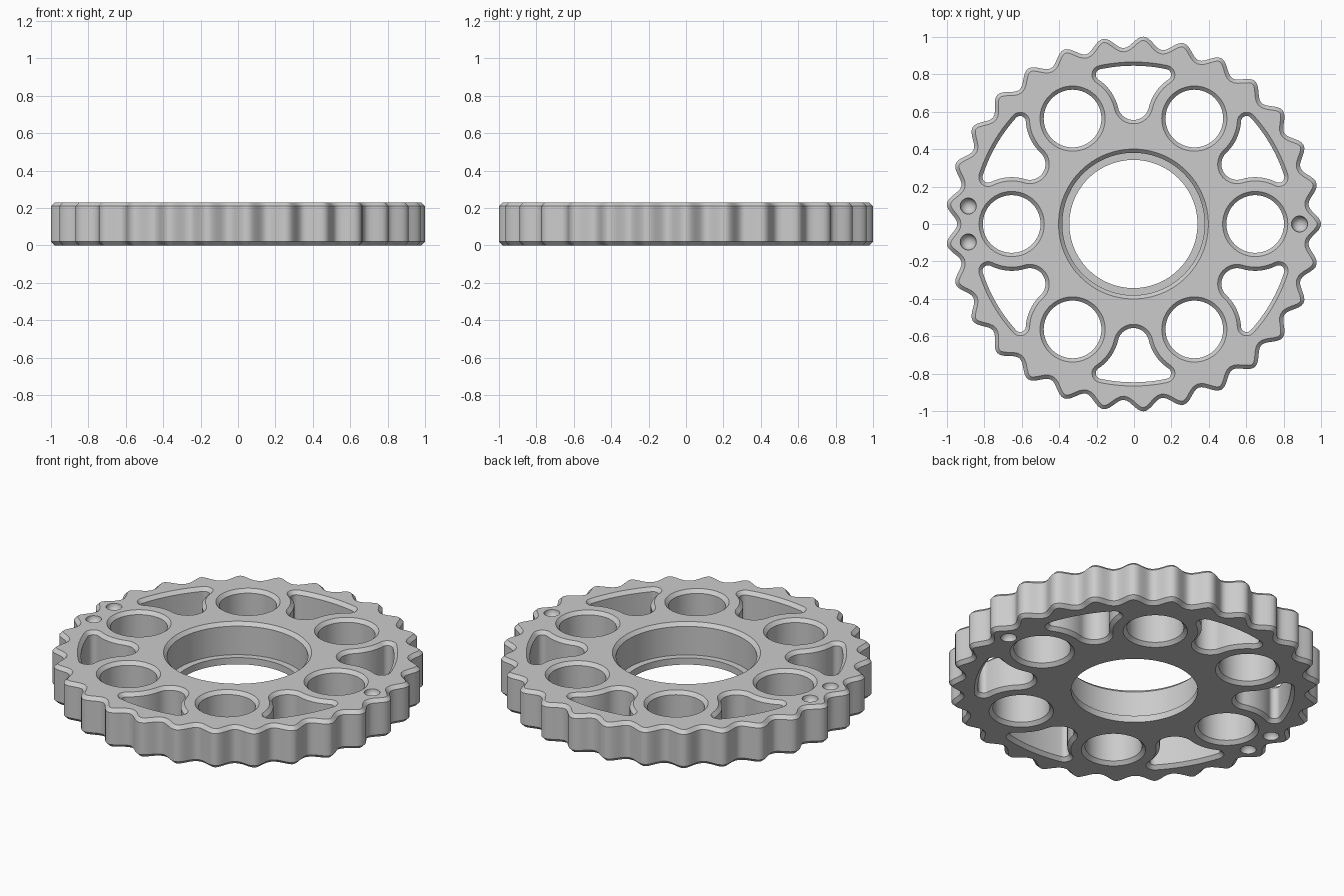
import bpy, bmesh
from math import sin, cos, pi, tau, acos, atan2, radians
from mathutils import Vector, Matrix

cube = bpy.data.objects.get("Cube")
if cube:
    bpy.data.objects.remove(cube, do_unlink=True)

HEIGHT, CHAMFER = 0.23, 0.02
TEETH = 29
HOLE_RING = 0.65
CENTRE = Vector((-0.003, 0))
bm = bmesh.new()


def arc(c, r, a0, a1, n):
    """Points along an arc, without its last point."""
    angles = (a0 + (a1 - a0) * i / n for i in range(n))
    return [Vector((c[0] + r * cos(a), c[1] + r * sin(a))) for a in angles]


def circle(c, r, n=64):
    return arc(c, r, 0, tau, n)


def polar(r, a):
    return Vector((r * cos(a), r * sin(a)))


def heading(v):
    return atan2(v.y, v.x)


def inset(points, d):
    """Move a counter-clockwise outline inwards by d."""
    out = []
    for i, p in enumerate(points):
        t = (points[(i + 1) % len(points)] - points[i - 1]).normalized()
        out.append(p + Vector((-t.y, t.x)) * d)
    return out


def add_wall(points, levels):
    """Skin an outline through (inset, height) levels; return the loops."""
    loops = []
    for d, z in levels:
        loops.append([bm.verts.new((*(p + CENTRE), z)) for p in inset(points, d)])
    for a, b in zip(loops, loops[1:]):
        for i in range(len(a)):
            bm.faces.new((a[i - 1], a[i], b[i], b[i - 1]))
    return loops


def loop_edges(loop):
    found = [bm.edges.get((loop[i - 1], loop[i])) for i in range(len(loop))]
    return found


def window_outline():
    """Rounded triangle between two round holes, pointing at the centre."""
    side_r, corner_r, rim_r = 0.23, 0.05, 0.865
    hole = polar(HOLE_RING, radians(60))
    tip = Vector((0, 0.639))
    reach, gap = rim_r - corner_r, side_r + corner_r
    spread = acos((reach**2 + HOLE_RING**2 - gap**2) / (2 * reach * HOLE_RING))
    corner = polar(reach, radians(60) + spread)
    half = arc(tip, (hole - tip).length - side_r, -pi / 2, heading(hole - tip), 12)
    half += arc(hole, side_r, heading(tip - hole), heading(corner - hole), 10)
    half += arc(corner, corner_r, heading(hole - corner), heading(corner), 12)
    half += arc((0, 0), rim_r, heading(corner), pi / 2, 6)
    half.append(Vector((0, rim_r)))
    return half + [Vector((-p.x, p.y)) for p in half[-2:0:-1]]


top_edges, bottom_edges = [], []


def add_through(points, levels):
    loops = add_wall(points, levels)
    top_edges.extend(loop_edges(loops[0]))
    bottom_edges.extend(loop_edges(loops[-1]))


# Scalloped rim
steps = TEETH * 14
rim = [polar(0.971 + 0.0305 * cos(TEETH * tau * i / steps), tau * i / steps)
       for i in range(steps)]
add_through(rim, [(CHAMFER, HEIGHT), (0, HEIGHT - CHAMFER), (0, CHAMFER), (CHAMFER, 0)])

# Stepped centre bore with a thin lip at the bottom
add_through(circle((0, 0), 0.40, 128),
            [(0, HEIGHT), (CHAMFER, HEIGHT - CHAMFER), (CHAMFER, 0.04),
             (0.058, 0.04), (0.058, 0)])

# Six round holes and six windows, chamfered on both faces
through = [(0, HEIGHT), (CHAMFER, HEIGHT - CHAMFER), (CHAMFER, CHAMFER), (0, 0)]
window = window_outline()
for k in range(6):
    turn = Matrix.Rotation(k * tau / 6, 2)
    add_through(circle(polar(HOLE_RING, k * tau / 6), 0.174), through)
    add_through([turn @ p for p in window], through)

# Timing dimples, sunk into both faces
DIMPLE = 0.043
for a in (0, pi - pi / TEETH, pi + pi / TEETH):
    for face_z, sign, edges in ((HEIGHT, -1, top_edges), (0, 1, bottom_edges)):
        levels = [(DIMPLE * (1 - cos(t * pi / 16)), face_z + sign * DIMPLE * sin(t * pi / 16))
                  for t in range(8)]
        loops = add_wall(circle(polar(0.887, a), DIMPLE, 32), levels)
        bm.faces.new(loops[-1])
        edges.extend(loop_edges(loops[0]))

# Flat faces
for edges, z in ((top_edges, 1), (bottom_edges, -1)):
    bmesh.ops.triangle_fill(bm, edges=edges, use_beauty=True, normal=(0, 0, z))
bmesh.ops.recalc_face_normals(bm, faces=bm.faces[:])

mesh = bpy.data.meshes.new("scalloped_plate")
bm.to_mesh(mesh)
bm.free()
plate = bpy.data.objects.new("scalloped_plate", mesh)
bpy.context.collection.objects.link(plate)

# Colour
grey = bpy.data.materials.new("light_grey")
grey.use_nodes = True
colour = (0.6, 0.6, 0.6, 1)
grey.diffuse_color = colour
grey.node_tree.nodes["Principled BSDF"].inputs["Base Color"].default_value = colour
mesh.materials.append(grey)

# Smooth walls with crisp chamfers
bpy.ops.object.select_all(action='DESELECT')
plate.select_set(True)
bpy.context.view_layer.objects.active = plate
bpy.ops.object.shade_smooth_by_angle(angle=radians(30))
